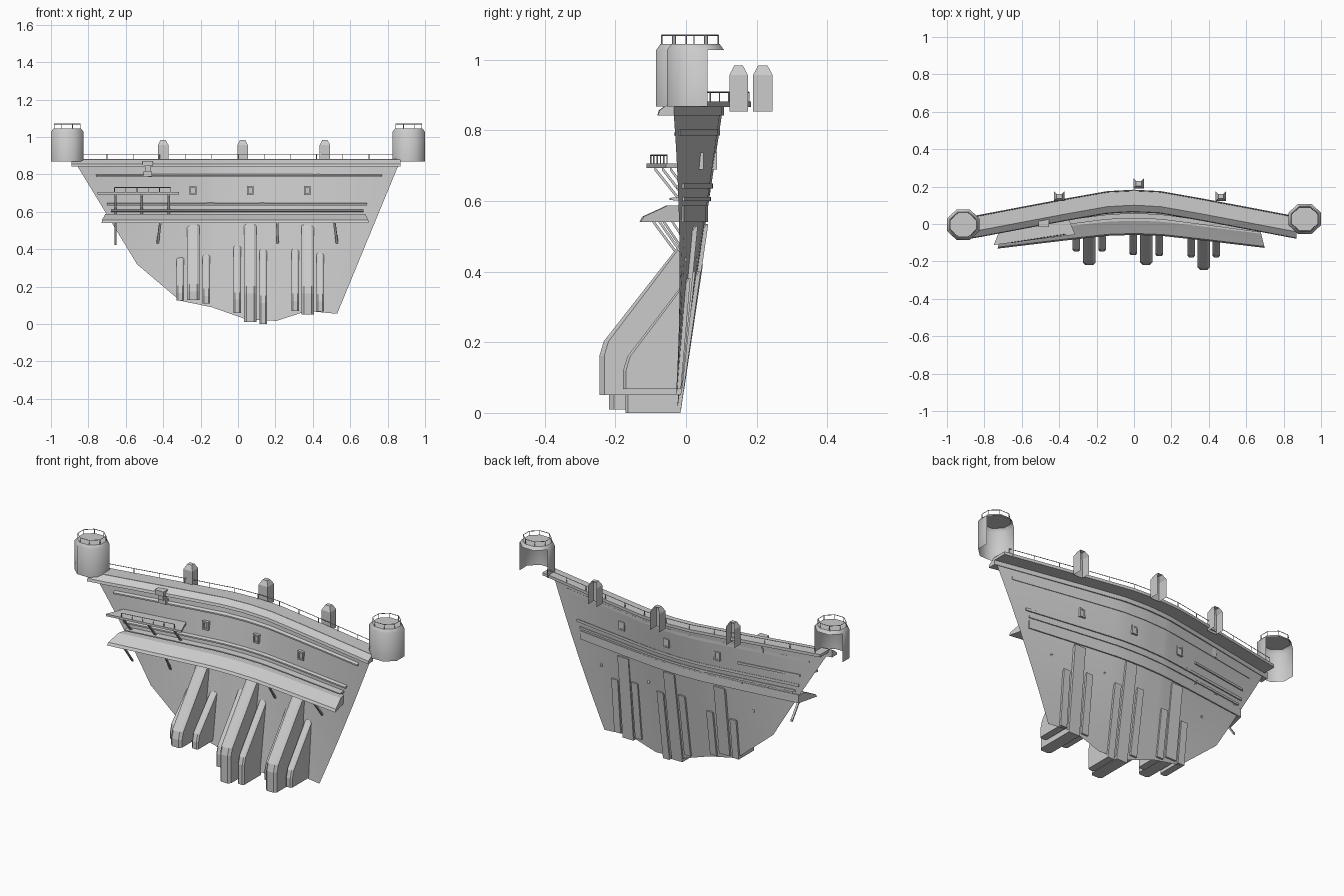
import bpy, bmesh, math
from mathutils import Vector

if "Cube" in bpy.data.objects:
    bpy.data.objects.remove(bpy.data.objects["Cube"])


def interp(pts, x):
    for (x0, v0), (x1, v1) in zip(pts, pts[1:]):
        if x <= x1:
            return v0 + (v1 - v0) * (x - x0) / (x1 - x0)
    return pts[-1][1]


BULGE = [(0, 1), (.14, .95), (.35, .69), (.57, .4), (.87, 0), (1, -.1)]
FOOT = [(-.868, .86), (-.54, .32), (-.31, .125), (-.14, .09), (.045, .025),
        (.205, .017), (.37, .07), (.53, .055), (.862, .86)]


def wall_y(x, z):
    return -.037 + interp(BULGE, abs(x)) * (.012 + .15 * z)


def make(name, verts, faces, smooth=None):
    me = bpy.data.meshes.new(name)
    me.from_pydata([tuple(v) for v in verts], [], faces)
    bm = bmesh.new()
    bm.from_mesh(me)
    bmesh.ops.recalc_face_normals(bm, faces=bm.faces)
    bm.to_mesh(me)
    bm.free()
    ob = bpy.data.objects.new(name, me)
    bpy.context.collection.objects.link(ob)
    if smooth:
        bpy.ops.object.select_all(action='DESELECT')
        ob.select_set(True)
        bpy.context.view_layer.objects.active = ob
        bpy.ops.object.shade_smooth_by_angle(angle=math.radians(smooth))
    return ob


def loft(name, rings, cap=True, smooth=None):
    n = len(rings[0])
    verts = [v for r in rings for v in r]
    faces = [(i*n + j, i*n + (j+1) % n, (i+1)*n + (j+1) % n, (i+1)*n + j)
             for i in range(len(rings) - 1) for j in range(n)]
    if cap:
        faces += [tuple(range(n))[::-1], tuple(range((len(rings)-1)*n, len(rings)*n))]
    return make(name, verts, faces, smooth)


def stations(x0, x1, n=24):
    return [x0 + (x1 - x0) * i / n for i in range(n + 1)]


def sweep(name, prof, x0, x1, zref, skew=0, n=24):
    """Carry a (depth, height) profile along the curved wall."""
    mid, half = (x0 + x1) / 2, (x1 - x0) / 2
    rings = []
    for x in stations(x0, x1, n):
        rings.append([(x + skew * d * (mid - x) / half, wall_y(x, zref) + d, z) for d, z in prof])
    return loft(name, rings, smooth=20)


def box(name, x0, x1, y0, y1, z0, z1):
    return loft(name, [[(x0, y0, z), (x1, y0, z), (x1, y1, z), (x0, y1, z)] for z in (z0, z1)])


def bar(name, path, r=.002, closed=False):
    cu = bpy.data.curves.new(name, 'CURVE')
    cu.dimensions = '3D'
    cu.bevel_depth = r
    cu.bevel_resolution = 0
    sp = cu.splines.new('POLY')
    sp.points.add(len(path) - 1)
    for p, c in zip(sp.points, path):
        p.co = (*c, 1)
    sp.use_cyclic_u = closed
    ob = bpy.data.objects.new(name, cu)
    bpy.context.collection.objects.link(ob)
    return ob


# Curved, leaning wall sheet with the valley outline as its lower edge
xs = sorted(set([p[0] for p in FOOT] + stations(-.86, .86, 40)))
ROWS = 6
verts, faces = [], []
for x in xs:
    for r in range(ROWS + 1):
        z = interp(FOOT, x)
        z += (.868 - z) * r / ROWS
        verts.append((x, wall_y(x, z), z))
for i in range(len(xs) - 1):
    for r in range(ROWS):
        a = i * (ROWS + 1) + r
        faces.append((a, a + ROWS + 1, a + ROWS + 2, a + 1))
make("dam_wall", verts, faces, 30)

# Crest deck, cornice and ledges
sweep("crest_deck", [(-.005, .866), (-.005, .882), (.078, .882), (.078, .866)], -.87, .87, .87)
sweep("crest_cornice", [(.003, .842), (-.042, .842), (-.038, .857), (-.003, .882), (.003, .882)], -.89, .87, .87)
sweep("upper_ledge", [(.003, .786), (-.014, .786), (-.014, .794), (.003, .802)], -.76, .77, .79)
sweep("middle_ledge", [(.006, .635), (-.016, .635), (-.016, .643), (.006, .65)], -.70, .69, .64)
sweep("lower_ledge", [(.006, .6), (-.035, .603), (-.035, .609), (.006, .612)], -.68, .67, .6)
sweep("walkway", [(.006, .541), (-.116, .541), (-.108, .556), (-.06, .578), (-.04, .588), (.006, .588)],
      -.70, .67, .55, .25)


def railing(name, x0, x1, off, z0, z1, zref, posts):
    bar(name + "_rail", [(x, wall_y(x, zref) + off, z1) for x in stations(x0, x1)])
    for x in stations(x0, x1, posts):
        y = wall_y(x, zref) + off
        bar(name + "_post", [(x, y, z0), (x, y, z1)])


railing("crest", -.84, .84, .073, .88, .908, .87, 12)

# Side balcony with railing and diagonal struts
sweep("balcony", [(.006, .694), (-.1, .694), (-.1, .706), (.006, .706)], -.71, -.355, .7, .4, 8)
railing("balcony", -.66, -.36, -.096, .706, .73, .7, 5)


def strut(name, x0, x1, d0, z0, z1):
    a = Vector((x0, wall_y(x0, z0) + d0, z0))
    b = Vector((x1, wall_y(x1, z1) + .005, z1))
    w = .006
    loft(name, [[(p.x + i*w, p.y, p.z + k*w) for i, k in ((-1, -1), (1, -1), (1, 1), (-1, 1))] for p in (a, b)])


for x in (-.655, -.515, -.37):
    strut("balcony_strut", x, x, -.085, .692, .585)
for x, dx in ((-.655, 0), (-.415, -.015), (.21, .002), (.515, .015)):
    strut("walkway_strut", x, x + dx, -.085, .545, .43)

# Buttresses: (centre x, half width, front y, top z, bottom z)
BUTTS = [(-.24, .034, -.22, .53, .13), (.066, .034, -.218, .535, .01), (.373, .034, -.245, .53, .05),
         (-.308, .02, -.147, .355, .125), (-.17, .02, -.147, .37, .11), (-.004, .02, -.167, .42, .06),
         (.135, .02, -.172, .4, .0), (.306, .02, -.178, .4, .07), (.44, .02, -.178, .38, .068)]
for cx, w, yf, zt, zb in BUTTS:
    yt = wall_y(cx, zt)
    knee = max(zb + .08, zt - 1.22 * (yt - yf))
    bev = w * .4
    low = (wall_y(cx, zb), zb)
    # front line from foot to crown, then matching points on the wall behind
    front = [(yf, zb), (yf, knee - .04), (yf + .012, knee), (yt, zt)]
    rings = []
    for i, (y, z) in enumerate(front):
        yb = wall_y(cx, z) + .01
        s = min(bev, (yb - y) * .6)
        rings.append([(cx - w, yb, z), (cx - w, y + s, z), (cx - w + bev, y, z),
                      (cx + w - bev, y, z), (cx + w, y + s, z), (cx + w, yb, z)])
    loft("buttress", rings)

# Framed wall openings
for x in (-.24, .065, .37):
    y = wall_y(x, .715)
    for s in (-1, 1):
        box("window_jamb", x + s*.014 - .004, x + s*.014 + .004, y - .014, y + .008, .69, .738)
        box("window_lintel", x - .018, x + .018, y - .014, y + .008, .714 + s*.02 - .004, .714 + s*.02 + .004)
    box("window_pane", x - .012, x + .012, y - .005, y + .004, .694, .734)

# Small sluice gear box under the cornice
y = wall_y(-.482, .83)
box("gear_box", -.51, -.455, y - .05, y, .845, .872)
box("gear_neck", -.497, -.468, y - .035, y, .815, .845)
box("gear_foot", -.505, -.46, y - .025, y, .79, .815)

# Three hip-topped crest turrets, open behind
for cx, y0, y1 in ((-.4, .123, .175), (.025, .19, .245), (.465, .123, .175)):
    v = []
    for z, k in ((.853, 0), (.957, 0), (.984, .014)):
        v += [(cx - .028 + k, y1 - k, z), (cx - .028 + k, y0 + k, z),
              (cx + .028 - k, y0 + k, z), (cx + .028 - k, y1 - k, z)]
    f = [(i*4 + j, i*4 + j + 1, i*4 + j + 5, i*4 + j + 4) for i in (0, 1) for j in range(3)]
    make("crest_turret", v, f + [(8, 9, 10, 11)])

# End towers: eight-sided shells open at the back, capped and railed
for cx, cy in ((-.913, -.004), (.913, .027)):
    def ring(k, z):
        return [Vector((cx + .094 * k * math.cos(a), cy + .087 * k * math.sin(a), z))
                for a in [math.radians(22.5 + 45 * i) for i in range(8)]]
    v = ring(1, .868) + ring(1, 1.028) + ring(.85, 1.045)
    f = [(j, (j+1) % 8, 8 + (j+1) % 8, 8 + j) for j in range(8) if j not in (0, 1, 2)]
    f += [(8 + j, 8 + (j+1) % 8, 16 + (j+1) % 8, 16 + j) for j in range(8)]
    make("end_tower", v, f + [tuple(range(16, 24))], 50)
    bar("tower_rail", ring(.8, 1.07), closed=True)
    for p in ring(.8, 1.045):
        bar("tower_post", [p, p + Vector((0, 0, .025))])
